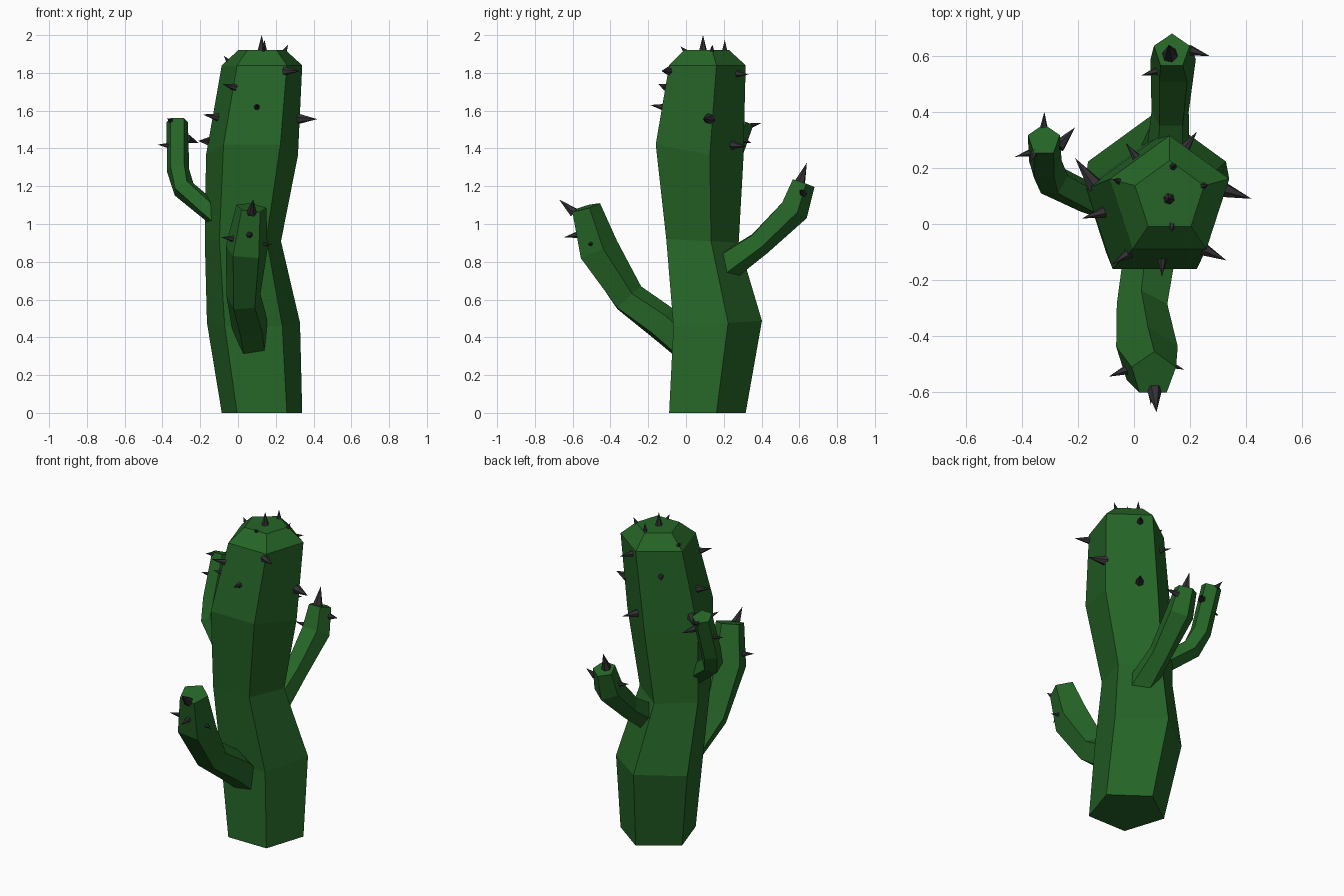
import bpy, bmesh, math
from mathutils import Vector
from mathutils.bvhtree import BVHTree

if "Cube" in bpy.data.objects:
    bpy.data.objects.remove(bpy.data.objects["Cube"])


def material(name, rgb):
    m = bpy.data.materials.new(name)
    m.diffuse_color = (*rgb, 1)
    m.use_nodes = True
    m.node_tree.nodes["Principled BSDF"].inputs["Base Color"].default_value = m.diffuse_color
    return m


GREEN = material("cactus green", (0.019, 0.130, 0.020))
BLACK = material("spine charcoal", (0.032, 0.030, 0.034))


def make_object(name, bm, mat):
    bmesh.ops.recalc_face_normals(bm, faces=bm.faces)
    me = bpy.data.meshes.new(name)
    bm.to_mesh(me)
    me.materials.append(mat)
    bpy.context.collection.objects.link(bpy.data.objects.new(name, me))


def skin(name, rings):
    """Five-sided tube through rings of points; returns its surface for placing spines."""
    bm = bmesh.new()
    loops = [[bm.verts.new(p) for p in ring] for ring in rings]
    for a, b in zip(loops, loops[1:]):
        for i in range(5):
            j = (i + 1) % 5
            bm.faces.new((a[i], a[j], b[j], b[i]))
    bm.faces.new(loops[0])
    bm.faces.new(loops[-1])
    make_object(name, bm, GREEN)
    tree = BVHTree.FromBMesh(bm)
    bm.free()
    return tree


def pentagon(centre, r, u, v):
    """Corner zero points along v."""
    return [centre + r * (math.cos(t) * v + math.sin(t) * u)
            for t in (math.tau * k / 5 for k in range(5))]


def arm(name, path):
    """Bent arm from (x, y, z, radius) stations."""
    pts = [Vector(p[:3]) for p in path]
    rings = []
    for i, p in enumerate(pts):
        t = Vector()
        if i > 0:
            t += (p - pts[i - 1]).normalized()
        if i < len(pts) - 1:
            t += (pts[i + 1] - p).normalized()
        t.normalize()
        v = Vector((0, 1, 0))
        v = (v - t * v.dot(t)).normalized()
        rings.append(pentagon(p, path[i][3], v.cross(t), v))
    return skin(name, rings)


def spines(name, tree, tips):
    """Six-sided cones from the nearest surface point out to each tip."""
    bm = bmesh.new()
    for tip in tips:
        tip = Vector(tip)
        base = tree.find_nearest(tip)[0]
        axis = tip - base
        length = axis.length
        axis.normalize()
        r = min(max(0.3 * length, 0.014), 0.032)
        u = axis.orthogonal().normalized()
        v = axis.cross(u)
        foot = base - axis * 0.012
        ring = [bm.verts.new(foot + r * (math.cos(t) * u + math.sin(t) * v))
                for t in (math.tau * k / 6 for k in range(6))]
        apex = bm.verts.new(tip)
        bm.faces.new(ring)
        for i in range(6):
            bm.faces.new((ring[i], ring[(i + 1) % 6], apex))
    make_object(name, bm, BLACK)
    bm.free()


# Trunk: x, y, z, radius, tilt of the ring along y
rings = []
for x, y, z, r, tilt in [(0.127, 0.092, 0, 0.224, 0), (0.082, 0.143, 0.472, 0.259, 0.06),
                         (0.026, 0.067, 0.912, 0.212, -0.05), (0.074, 0.047, 1.38, 0.256, -0.2),
                         (0.127, 0.092, 1.84, 0.224, 0), (0.127, 0.097, 1.922, 0.13, 0)]:
    rings.append(pentagon(Vector((x, y, z)), r, Vector((1, 0, 0)), Vector((0, 1, tilt))))
trunk = skin("trunk", rings)

# Arms
front = arm("front_arm", [(0.078, 0.0, 0.36, 0.095), (0.06, -0.13, 0.475, 0.10),
                          (0.03, -0.307, 0.605, 0.095), (0.045, -0.471, 0.863, 0.116),
                          (0.07, -0.536, 1.087, 0.084)])
back = arm("back_arm", [(0.12, 0.2, 0.77, 0.085), (0.13, 0.387, 0.90, 0.07),
                        (0.14, 0.567, 1.076, 0.085), (0.135, 0.617, 1.218, 0.067)])
left = arm("left_arm", [(-0.08, 0.06, 1.01, 0.055), (-0.16, 0.09, 1.08, 0.058),
                        (-0.29, 0.155, 1.19, 0.062), (-0.318, 0.21, 1.29, 0.062),
                        (-0.322, 0.30, 1.545, 0.06)])

# Spines, by tip position
spines("trunk_spines", trunk, [
    (0.125, 0.09, 2.0), (0.14, 0.205, 1.975), (0.135, -0.03, 1.94), (0.265, 0.14, 1.95),
    (-0.075, 0.16, 1.89), (0.33, -0.13, 1.81), (0.10, -0.19, 1.63), (-0.08, -0.145, 1.74),
    (-0.185, 0.02, 1.58), (0.42, 0.09, 1.555), (-0.21, 0.235, 1.44), (-0.03, 0.29, 1.69),
    (0.225, 0.33, 1.79), (0.22, 0.32, 1.41)])
spines("front_arm_spines", front, [
    (0.08, -0.672, 1.13), (0.06, -0.645, 0.93), (0.18, -0.52, 0.89), (-0.09, -0.545, 0.93)])
spines("back_arm_spines", back, [
    (0.125, 0.64, 1.325), (0.27, 0.60, 1.18), (0.025, 0.53, 1.12)])
spines("left_arm_spines", left, [
    (-0.32, 0.40, 1.535), (-0.21, 0.345, 1.43), (-0.425, 0.24, 1.42), (-0.375, 0.215, 1.56)])
